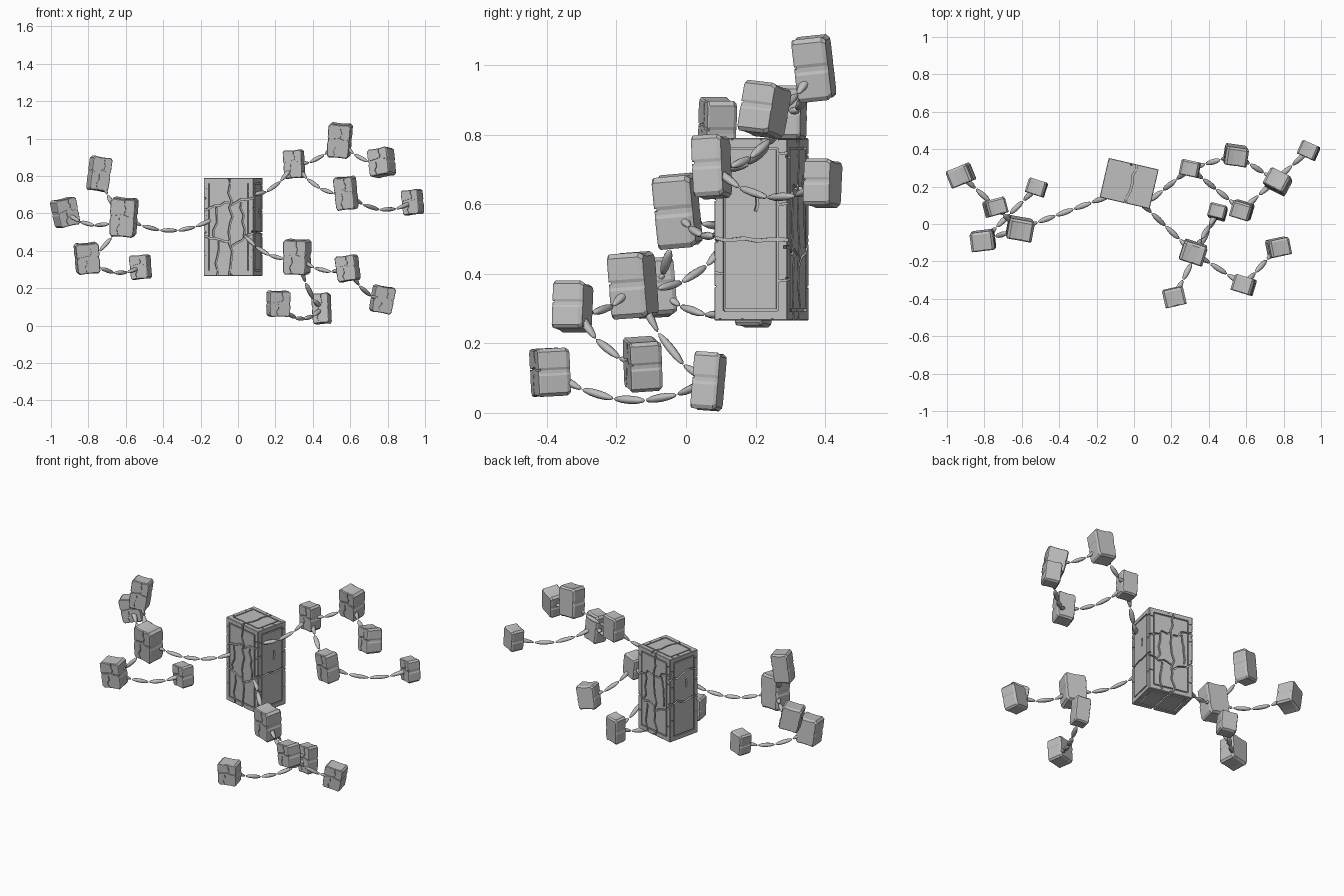
import bpy, bmesh, math, random
from mathutils import Matrix, Vector

random.seed(7)
if "Cube" in bpy.data.objects:
    bpy.data.objects.remove(bpy.data.objects["Cube"])

grey = bpy.data.materials.new("stone_grey")
grey.use_nodes = True
grey.diffuse_color = (0.52, 0.52, 0.52, 1)
grey.node_tree.nodes["Principled BSDF"].inputs["Base Color"].default_value = grey.diffuse_color


def add_object(name, mesh):
    obj = bpy.data.objects.new(name, mesh)
    bpy.context.collection.objects.link(obj)
    if not mesh.materials:
        mesh.materials.append(grey)
    return obj


def to_mesh(name, bm):
    bmesh.ops.recalc_face_normals(bm, faces=bm.faces)
    mesh = bpy.data.meshes.new(name)
    bm.to_mesh(mesh)
    bm.free()
    return mesh


def carve(name, body, cutter):
    """Cut the grooves out of the body and return a finished mesh."""
    base, tool = add_object(name, body), add_object("groove_cutter", cutter)
    tool.hide_render = True
    mod = base.modifiers.new("grooves", 'BOOLEAN')
    mod.operation, mod.solver, mod.object = 'DIFFERENCE', 'EXACT', tool
    mod.use_self = True
    bpy.context.view_layer.update()
    graph = bpy.context.evaluated_depsgraph_get()
    mesh = bpy.data.meshes.new_from_object(base.evaluated_get(graph))
    bpy.data.objects.remove(base)
    bpy.data.objects.remove(tool)
    return mesh


def jagged(start, end, steps, wobble):
    """Irregular crack line between two points of a face."""
    a, b = Vector(start), Vector(end)
    side = (b - a).orthogonal().normalized()
    pts = [a]
    for i in range(1, steps):
        t = (i + random.uniform(-0.25, 0.25)) / steps
        pts.append(a.lerp(b, t) + side * random.uniform(-1, 1) * wobble)
    return pts + [b]


def groove(bm, pts, width, depth, place):
    """Ribbon along the points, sunk into the face whose normal is -y."""
    rings = []
    for i, p in enumerate(pts):
        along = pts[min(i + 1, len(pts) - 1)] - pts[max(i - 1, 0)]
        off = along.orthogonal().normalized() * width / 2
        corners = [(p + off, -depth), (p - off, -depth), (p - off, depth), (p + off, depth)]
        rings.append([bm.verts.new(place @ Vector((q.x, y, q.y))) for q, y in corners])
    for a, b in zip(rings, rings[1:]):
        for k in range(4):
            n = (k + 1) % 4
            bm.faces.new((a[k], a[n], b[n], b[k]))
    bm.faces.new(rings[0])
    bm.faces.new(rings[-1])


# Large cracked pillar
W, D, H = 0.274, 0.216, 0.525
bm = bmesh.new()
bmesh.ops.create_cube(bm, size=1, matrix=Matrix.Diagonal((W, D, H, 1)))
bmesh.ops.bevel(bm, geom=bm.edges[:], offset=0.003, segments=1, affect='EDGES')
pillar_body = to_mesh("pillar_body", bm)


def face_place(turn, axis, out):
    return Matrix.Rotation(math.radians(turn), 4, axis) @ Matrix.Translation((0, -out, 0))


# Cracks per face: start, end, steps, in fractions of the half size
broken = [((0.05, 1.1), (0.1, -1.1), 15), ((-1.1, 0.35), (0, 0.5), 6), ((0.1, 0.45), (1.1, 0.65), 5),
          ((-1.1, -0.2), (0, -0.3), 6), ((0.1, -0.4), (1.1, -0.1), 5), ((-0.5, 0.4), (-0.6, -0.2), 4),
          ((-0.4, -0.3), (-0.5, -1.1), 5), ((0.5, 0.5), (0.6, -0.2), 5)]
split = [((-1.1, -0.08), (1.1, -0.12), 7), ((0.15, 0.4), (0.13, 0.2), 2)]
ends = [((0.1, 1.1), (0, -1.1), 6)]
faces = [(face_place(0, 'Z', D / 2), W, H, broken),
         (face_place(90, 'Z', W / 2), D, H, split),
         (face_place(180, 'Z', D / 2), W, H, broken),
         (face_place(-90, 'Z', W / 2), D, H, split + [((-1.1, 0.5), (1.1, 0.6), 7)]),
         (face_place(-90, 'X', H / 2), W, D, ends),
         (face_place(90, 'X', H / 2), W, D, ends)]
bm = bmesh.new()
for place, w, h, cracks in faces:
    rim = 0.03
    u, v = w / 2 - rim, h / 2 - rim
    for s in (-1, 1):
        # Border frame and the breaks across it
        groove(bm, [Vector((s * u, -v)), Vector((s * u, v))], 0.007, 0.008, place)
        groove(bm, [Vector((-u, s * v)), Vector((u, s * v))], 0.007, 0.007, place)
        for f in (-0.55, 0.3, 0.75):
            z = (f + random.uniform(-0.1, 0.1)) * h / 2
            groove(bm, [Vector((s * u, z)), Vector((s * (u + rim * 1.3), z + 0.004))], 0.005, 0.006, place)
    for a, b, steps in cracks:
        a, b = [(p[0] * w / 2, p[1] * h / 2) for p in (a, b)]
        groove(bm, jagged(a, b, steps, 0.012), 0.009, 0.012, place)
pillar = add_object("pillar", carve("pillar", pillar_body, to_mesh("pillar_cuts", bm)))
pillar.location = (-0.026, 0.217, 0.5275)
pillar.rotation_euler.z = math.radians(-13)

# Shared small stone: slightly waisted outline pulled back, with a chamfered rear
half = [(0.15, 0.48), (0.4, 0.5), (0.5, 0.43), (0.5, 0.1), (0.475, 0.05),
        (0.475, -0.02), (0.5, -0.07), (0.48, -0.43), (0.4, -0.5), (0.15, -0.485)]
outline = half + [(-x, z) for x, z in reversed(half)]
bm = bmesh.new()
rows = []
for y, size in ((-0.5, 0.95), (-0.45, 1), (0.38, 1), (0.5, 0.9)):
    rows.append([bm.verts.new((x * size, y, z * size)) for x, z in outline])
for a, b in zip(rows, rows[1:]):
    for i in range(len(outline)):
        j = (i + 1) % len(outline)
        bm.faces.new((a[i], a[j], b[j], b[i]))
bm.faces.new(rows[0])
bm.faces.new(rows[-1])
stone_body = to_mesh("stone_body", bm)

# Cracks across the stone's front
bm = bmesh.new()
front = Matrix.Translation((0, -0.5, 0))
for a, b, steps in (((-0.55, 0.1), (0.55, 0.05), 6), ((0.05, 0.55), (0.1, 0.12), 4),
                    ((-0.1, 0), (-0.2, -0.55), 4)):
    groove(bm, jagged(a, b, steps, 0.07), 0.035, 0.07, front)
stone_mesh = carve("stone", stone_body, to_mesh("stone_cuts", bm))

# Stones: x, y, z, width, height, then yaw, roll and pitch in degrees
stones = {
    "right_hub": (-.61, -.025, .58, .135, .208, -10, 4, 5),
    "right_top": (-.743, .09, .811, .107, .185, 15, 8, 0),
    "right_outer": (-.925, .26, .605, .12, .15, 22, -12, 0),
    "right_low": (-.807, -.088, .36, .125, .165, 7, -5, 4),
    "right_end": (-.52, .195, .313, .1, .13, -18, -5, 0),
    "left_hub": (.3, .297, .863, .102, .153, -12, -3, 0),
    "left_top": (.544, .368, .99, .12, .183, -8, 5, 6),
    "left_outer": (.77, .226, .872, .12, .148, -27, -10, -6),
    "left_mid": (.578, .074, .708, .107, .178, -17, -5, 4),
    "left_end": (.935, .393, .66, .098, .134, -24, -6, 0),
    "front_hub": (.317, -.152, .367, .13, .188, -18, 2, 4),
    "front_mid": (.588, -.326, .306, .11, .138, -17, -8, 0),
    "front_outer": (.771, -.124, .14, .112, .145, 12, 10, 4),
    "front_low": (.448, .065, .091, .092, .165, -14, -4, -4),
    "front_end": (.215, -.39, .117, .115, .138, 13, 0, 3),
}
for name, (x, y, z, w, h, yaw, roll, pitch) in stones.items():
    obj = add_object(name + "_stone", stone_mesh)
    obj.location = (x, y, z)
    obj.scale = (w, w * 0.82, h)
    obj.rotation_euler = [math.radians(a) for a in (pitch, roll, yaw)]


def chain(name, a, b):
    """Sagging string of tapered links."""
    a, b = Vector(a), Vector(b)
    span = (b - a).length
    count = max(3, round(span / 0.11))
    pts = []
    for i in range(count + 1):
        t = i / count
        pts.append(a.lerp(b, t) - Vector((0, 0, span * 0.54 * t * (1 - t))))
    bm = bmesh.new()
    for p, q in zip(pts, pts[1:]):
        turn = (q - p).to_track_quat('Z', 'Y').to_matrix().to_4x4()
        size = Matrix.Diagonal((0.015, 0.012, (q - p).length * 0.49, 1))
        bmesh.ops.create_uvsphere(bm, u_segments=8, v_segments=6, radius=1,
                                  matrix=Matrix.Translation((p + q) / 2) @ turn @ size)
    mesh = to_mesh(name, bm)
    mesh.shade_smooth()
    add_object(name, mesh)


# Chains from the pillar to each hub, then from stone to stone
roots = {"right_hub": (-.13, .15, .57), "left_hub": (.08, .12, .7), "front_hub": (.02, .13, .5)}
for hub, start in roots.items():
    chain(hub + "_chain", start, stones[hub][:3])
for side, links in {"right": "hub-top hub-outer hub-low low-end",
                    "left": "hub-top top-outer hub-mid mid-end",
                    "front": "hub-mid mid-outer hub-low low-end"}.items():
    for pair in links.split():
        a, b = [side + "_" + part for part in pair.split("-")]
        chain(b + "_chain", stones[a][:3], stones[b][:3])
